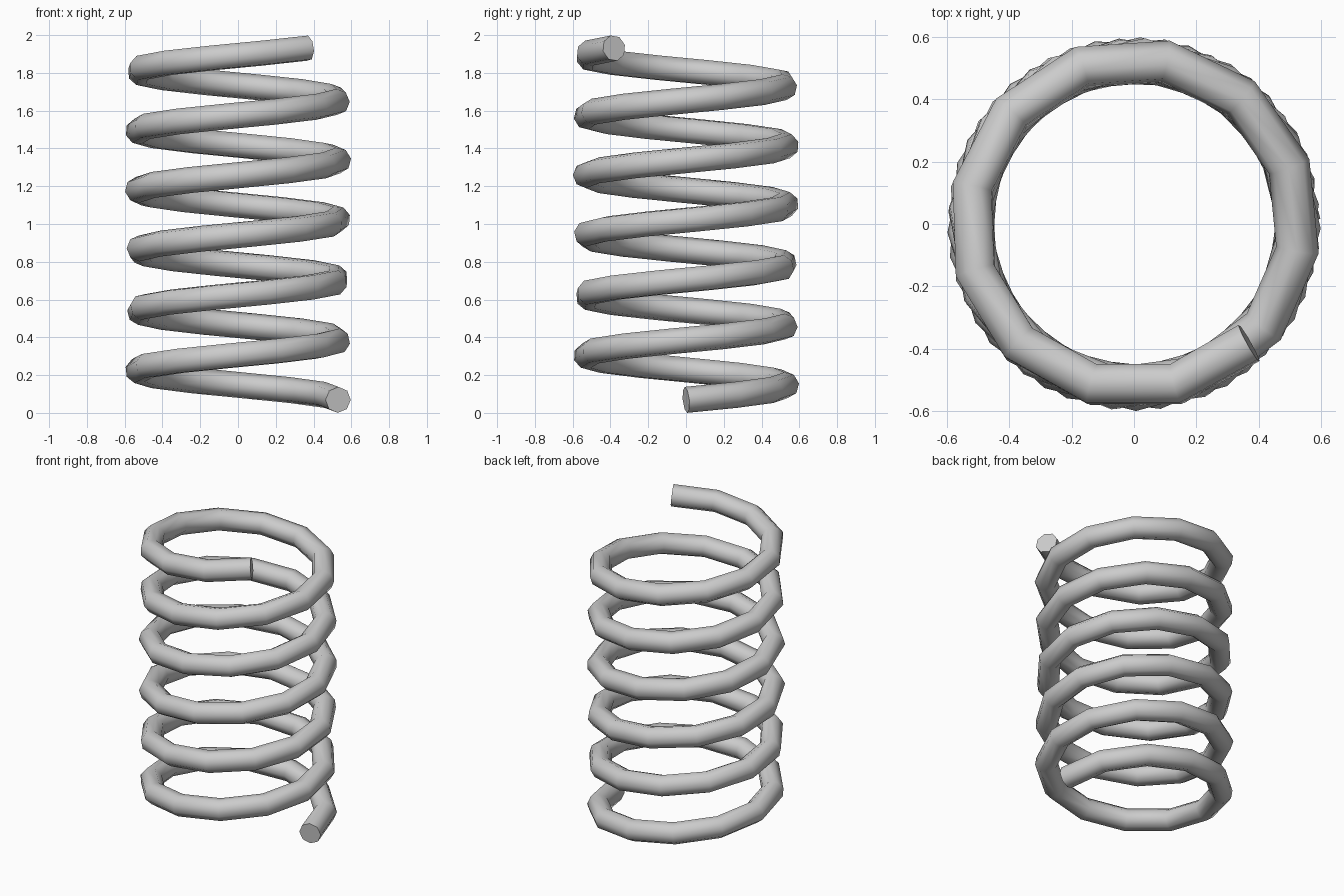
import bpy
from math import cos, sin, radians

if "Cube" in bpy.data.objects:
    bpy.data.objects.remove(bpy.data.objects["Cube"])

COIL_R, WIRE_R = 0.53, 0.069
STEPS = 72
TOTAL = radians(5 * 360 + 314)     # just under six turns
Z0, Z1 = 0.069, 1.931

# coil path: coarse counter-clockwise helix
curve = bpy.data.curves.new("coil_spring", 'CURVE')
curve.dimensions = '3D'
curve.twist_mode = 'MINIMUM'
curve.bevel_depth = WIRE_R
curve.bevel_resolution = 2         # eight-sided wire
curve.use_fill_caps = True
spline = curve.splines.new('POLY')
spline.points.add(STEPS)
for i, p in enumerate(spline.points):
    t = i / STEPS
    a = TOTAL * t
    p.co = (COIL_R * cos(a), COIL_R * sin(a), Z0 + (Z1 - Z0) * t, 1)

spring = bpy.data.objects.new("coil_spring", curve)
bpy.context.collection.objects.link(spring)

# turn the wire into a mesh, smooth along the wire with crisp end caps
bpy.context.view_layer.objects.active = spring
spring.select_set(True)
bpy.ops.object.convert(target='MESH')
bpy.ops.object.mode_set(mode='EDIT')
bpy.ops.mesh.select_all(action='SELECT')
bpy.ops.mesh.remove_doubles(threshold=0.0005)
bpy.ops.mesh.normals_make_consistent(inside=False)
bpy.ops.object.mode_set(mode='OBJECT')
bpy.ops.object.shade_smooth_by_angle(angle=radians(60))
